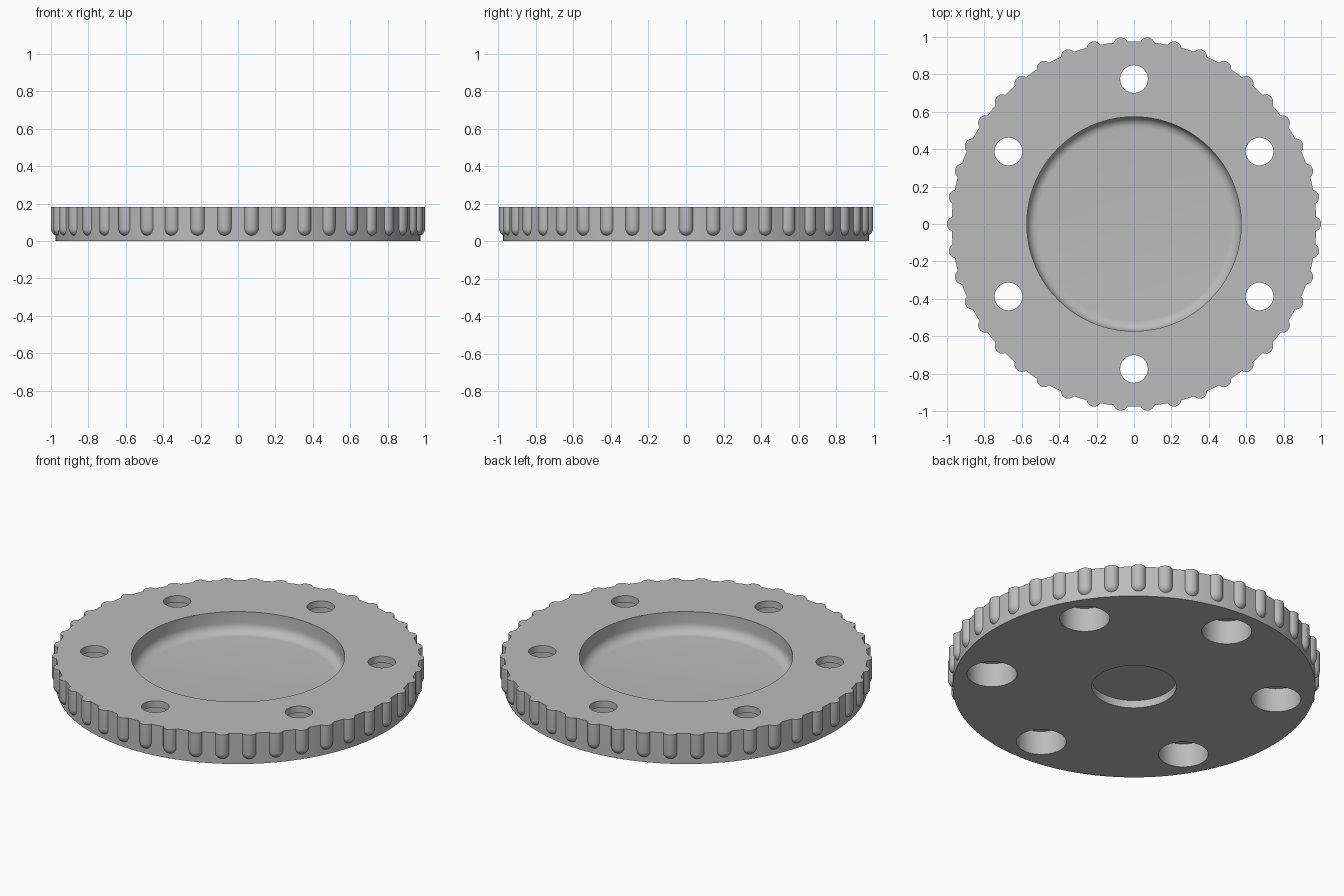
import bpy
import bmesh
from math import cos, sin, pi, tau

if "Cube" in bpy.data.objects:
    bpy.data.objects.remove(bpy.data.objects["Cube"])

HEIGHT = 0.182
RIBS = 42
HOLES = 6

grey = bpy.data.materials.new("satin_grey")
grey.use_nodes = True
colour = (0.5, 0.5, 0.5, 1)
grey.diffuse_color = colour
grey.node_tree.nodes["Principled BSDF"].inputs["Base Color"].default_value = colour


def lathe(bm, profile, steps, cx=0, cy=0):
    """Revolve (radius, z) points, both ends on the axis, around a vertical axis."""
    rings = []
    for r, z in profile:
        if r == 0:
            rings.append([bm.verts.new((cx, cy, z))] * steps)
        else:
            rings.append([bm.verts.new((cx + r * cos(tau * i / steps),
                                        cy + r * sin(tau * i / steps), z))
                          for i in range(steps)])
    for low, high in zip(rings, rings[1:]):
        for i in range(steps):
            j = (i + 1) % steps
            quad = [low[i], low[j], high[j], high[i]]
            bm.faces.new(list(dict.fromkeys(quad)))


def finish(bm, name):
    bmesh.ops.recalc_face_normals(bm, faces=bm.faces)
    mesh = bpy.data.meshes.new(name)
    bm.to_mesh(mesh)
    bm.free()
    mesh.materials.append(grey)
    obj = bpy.data.objects.new(name, mesh)
    bpy.context.collection.objects.link(obj)
    return obj


def combine(target, tool, operation):
    """Apply a boolean and discard the tool object."""
    mod = target.modifiers.new(operation, "BOOLEAN")
    mod.operation = operation
    mod.solver = "EXACT"
    mod.object = tool
    bpy.context.view_layer.objects.active = target
    bpy.ops.object.modifier_apply(modifier=mod.name)
    bpy.data.objects.remove(tool)


# Disc with a filleted dish on top and a shallow round recess underneath
dish, floor, fillet = 0.573, 0.06, 0.055
arc = [(dish - fillet + fillet * cos(a), floor + fillet - fillet * sin(a))
       for a in (pi / 2 * i / 8 for i in range(9))]
profile = [(0, 0.045), (0.227, 0.045), (0.227, 0), (0.975, 0),
           (0.975, HEIGHT), (dish, HEIGHT)] + arc + [(0, floor)]
bm = bmesh.new()
lathe(bm, profile, 168)
disc = finish(bm, "grip_disc")

# Grip ribs: upright rods with round lower ends, set into the rim
rib_r, rib_z = 0.04, 0.067
rod = [(rib_r * sin(a), rib_z - rib_r * cos(a))
       for a in (pi / 2 * i / 8 for i in range(9))]
rod[0] = (0, rib_z - rib_r)
rod += [(rib_r, HEIGHT), (0, HEIGHT)]
bm = bmesh.new()
for k in range(RIBS):
    a = tau * k / RIBS
    lathe(bm, rod, 32, 0.96 * cos(a), 0.96 * sin(a))
combine(disc, finish(bm, "grip_ribs"), "UNION")

# Bolt holes, counterbored from below
bore = [(0, -0.1), (0.134, -0.1), (0.134, 0.142), (0.074, 0.142),
        (0.074, 0.3), (0, 0.3)]
bm = bmesh.new()
for k in range(HOLES):
    a = tau * k / HOLES + pi / 6
    lathe(bm, bore, 48, 0.775 * cos(a), 0.775 * sin(a))
combine(disc, finish(bm, "bolt_holes"), "DIFFERENCE")

# Smooth curved walls, crisp edges
bpy.ops.object.select_all(action="DESELECT")
disc.select_set(True)
bpy.context.view_layer.objects.active = disc
bpy.ops.object.shade_smooth_by_angle(angle=pi / 6)
